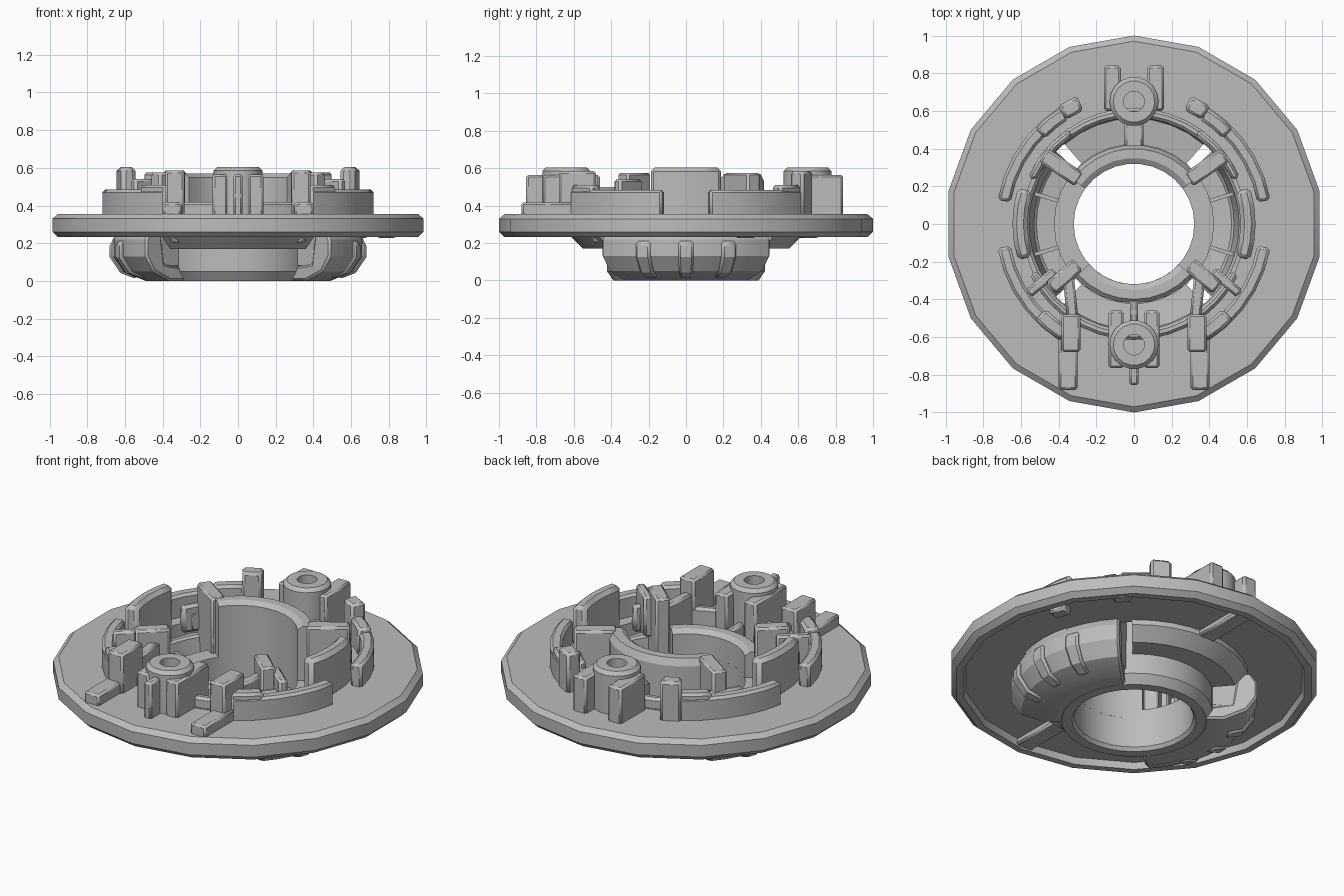
import bpy, bmesh
from math import radians, cos, sin, hypot
from mathutils import Vector

if "Cube" in bpy.data.objects:
    bpy.data.objects.remove(bpy.data.objects["Cube"], do_unlink=True)

grey = bpy.data.materials.new("plain_grey")
grey.use_nodes = True
grey.diffuse_color = (0.5, 0.5, 0.5, 1)
grey.node_tree.nodes["Principled BSDF"].inputs["Base Color"].default_value = (0.5, 0.5, 0.5, 1)


def finish(name, bm, bevel=0.0):
    bmesh.ops.recalc_face_normals(bm, faces=bm.faces)
    mesh = bpy.data.meshes.new(name)
    bm.to_mesh(mesh)
    bm.free()
    mesh.materials.append(grey)
    ob = bpy.data.objects.new(name, mesh)
    bpy.context.collection.objects.link(ob)
    if bevel:
        mod = ob.modifiers.new("chamfer", "BEVEL")
        mod.width = bevel
        mod.segments = 1
        mod.limit_method = "ANGLE"
        mod.angle_limit = radians(35)
    bpy.ops.object.select_all(action="DESELECT")
    ob.select_set(True)
    bpy.context.view_layer.objects.active = ob
    bpy.ops.object.shade_smooth_by_angle(angle=radians(24))
    return ob


def sweep(name, profile, start=0, end=360, steps=24, bevel=0.0, centre=(0, 0)):
    """Turn a closed (radius, height) profile about the z axis, angles in degrees."""
    bm = bmesh.new()
    full = end - start == 360
    rings = []
    for i in range(steps if full else steps + 1):
        a = radians(start + (end - start) * i / steps)
        rings.append([bm.verts.new((centre[0] + r * cos(a), centre[1] + r * sin(a), z))
                      for r, z in profile])
    pairs = list(zip(rings, rings[1:]))
    if full:
        pairs.append((rings[-1], rings[0]))
    n = len(profile)
    for p, q in pairs:
        for j in range(n):
            k = (j + 1) % n
            bm.faces.new((p[j], p[k], q[k], q[j]))
    if not full:
        bm.faces.new(rings[0])
        bm.faces.new(rings[-1])
    return finish(name, bm, bevel)


def arc(name, r0, r1, z0, z1, start, end, bevel=0.015):
    steps = max(1, round(abs(end - start) / 9))
    return sweep(name, [(r0, z0), (r1, z0), (r1, z1), (r0, z1)], start, end, steps, bevel)


def bar(name, p, q, width, z0, z1, bevel=0.012):
    """Upright slab running from p to q in plan."""
    p, q = Vector(p), Vector(q)
    d = (q - p).normalized()
    s = Vector((-d.y, d.x)) * width / 2
    bm = bmesh.new()
    low, top = [[bm.verts.new((c.x, c.y, z)) for c in (p - s, q - s, q + s, p + s)]
                for z in (z0, z1)]
    bm.faces.new(low)
    bm.faces.new(top)
    for i in range(4):
        k = (i + 1) % 4
        bm.faces.new((low[i], low[k], top[k], top[i]))
    return finish(name, bm, bevel)


# Flange with chamfered rim and recessed underside
sweep("flange", [(0.6, 0.355), (0.97, 0.355), (1, 0.33), (1, 0.26), (0.97, 0.232),
                 (0.93, 0.232), (0.92, 0.27), (0.6, 0.27)], 90, 450, 18)

# Central hub: full lower sleeve with raised arcs at front and back
sweep("hub_sleeve", [(0.32, 0.02), (0.335, 0), (0.39, 0), (0.425, 0.05), (0.425, 0.25),
                     (0.32, 0.25)], 0, 360, 30)
sweep("hub_back_wall", [(0.32, 0.2), (0.42, 0.2), (0.42, 0.53), (0.4, 0.57),
                        (0.35, 0.57), (0.32, 0.55)], 36, 144, 9)
sweep("hub_front_wall", [(0.32, 0.2), (0.42, 0.2), (0.42, 0.38), (0.4, 0.4),
                         (0.35, 0.4), (0.32, 0.38)], 222, 318, 8)

# Channel floor and its conical outside, open beside the side clips
for label, mid in (("back", 90), ("front", 270)):
    sweep(label + "_channel", [(0.41, 0.17), (0.55, 0.17), (0.62, 0.24), (0.62, 0.36),
                               (0.58, 0.36), (0.56, 0.22), (0.41, 0.2)],
          mid - 41, mid + 41, 8)
    # Channel rim and underside stiffener
    arc(label + "_channel_rim", 0.565, 0.615, 0.3, 0.42, mid - 62, mid + 62)
    s = 1 if label == "back" else -1
    bar(label + "_under_bar", (0, s * 0.58), (0, s * 0.93), 0.11, 0.237, 0.28)

# Side clips with ribbed lower jaws
for label, mid in (("left", 0), ("right", 180)):
    sweep(label + "_jaw", [(0.38, 0), (0.49, 0), (0.61, 0.05), (0.665, 0.13), (0.665, 0.22),
                           (0.63, 0.28), (0.56, 0.28), (0.53, 0.09), (0.38, 0.07)],
          mid - 43, mid + 43, 10, 0.012)
    for i, a in enumerate((-20, 0, 20)):
        sweep(label + "_jaw_rib_" + str(i + 1),
              [(0.54, 0.01), (0.625, 0.042), (0.682, 0.125), (0.682, 0.2), (0.65, 0.22),
               (0.58, 0.15), (0.52, 0.05)], mid + a - 3.5, mid + a + 3.5, 1, 0.012)
    arc(label + "_clip_wall", 0.565, 0.645, 0.2, 0.605, mid - 17.5, mid + 17.5, 0.022)
    for i, a in enumerate((-17, 17)):
        d = radians(mid + a)
        bar(label + "_floor_rib_" + str(i + 1), (0.4 * cos(d), 0.4 * sin(d)),
            (0.56 * cos(d), 0.56 * sin(d)), 0.02, 0.06, 0.22, 0)

# Mirrored wall segments, lugs and blocks
for label, s in (("left", 1), ("right", -1)):
    def side_arc(name, r0, r1, z0, z1, a, b):
        if s < 0:
            a, b = 180 - b, 180 - a
        return arc(label + "_" + name, r0, r1, z0, z1, a, b)

    def side_bar(name, p, q, width, z0, z1):
        return bar(label + "_" + name, (s * p[0], p[1]), (s * q[0], q[1]), width, z0, z1)

    side_arc("back_wall", 0.665, 0.735, 0.34, 0.485, 10, 58)
    side_arc("back_wall_step", 0.655, 0.73, 0.34, 0.51, 44, 58)
    side_arc("back_block", 0.66, 0.745, 0.34, 0.585, 57, 66)
    side_arc("front_wall", 0.665, 0.735, 0.34, 0.485, -58, -10)
    side_arc("front_wall_step", 0.65, 0.73, 0.34, 0.51, -58, -44)
    side_arc("inner_front_rim", 0.57, 0.615, 0.3, 0.46, -58, -26)
    side_arc("inner_back_rim", 0.57, 0.615, 0.3, 0.46, 24, 55)

    # Diagonal lugs around the hub
    side_bar("back_lug", (0.29, 0.235), (0.48, 0.365), 0.085, 0.07, 0.575)
    side_bar("front_lug", (0.3, -0.215), (0.44, -0.34), 0.08, 0.07, 0.575)
    side_bar("front_lug_tab", (0.42, -0.25), (0.56, -0.37), 0.05, 0.3, 0.54)
    side_bar("front_lug_leg", (0.35, -0.27), (0.325, -0.5), 0.06, 0.2, 0.5)

    # Front blocks with the low pads ahead of them
    side_bar("front_block", (0.335, -0.48), (0.335, -0.68), 0.1, 0.3, 0.585)
    side_bar("front_pad", (0.35, -0.6), (0.35, -0.88), 0.1, 0.34, 0.418)

    # Ribs that flank the screw posts
    side_bar("back_post_rib", (0.115, 0.6), (0.115, 0.84), 0.09, 0.34, 0.565)
    side_bar("front_post_rib", (0.095, -0.46), (0.095, -0.765), 0.08, 0.3, 0.565)

# Hollow screw posts
for label, y in (("back", 0.65), ("front", -0.64)):
    sweep(label + "_post", [(0.055, 0.4), (0.055, 0.605), (0.11, 0.605), (0.13, 0.585),
                            (0.13, 0.3), (0.0, 0.3), (0.0, 0.4)][0:5],
          0, 360, 18, 0, (0, y))
bar("front_post_fin", (0, -0.74), (0, -0.855), 0.05, 0.34, 0.565)
bar("front_channel_fin", (0, -0.4), (0, -0.54), 0.045, 0.18, 0.4)
bar("back_channel_fin", (0, 0.4), (0, 0.56), 0.1, 0.18, 0.42)

# Small catches under the rim
for i, (a, r) in enumerate(((46, 0.87), (22, 0.81))):
    d = radians(a)
    bar("under_catch_" + str(i + 1), (r * cos(d), r * sin(d)),
        ((r + 0.08) * cos(d), (r + 0.08) * sin(d)), 0.1, 0.228, 0.28)
